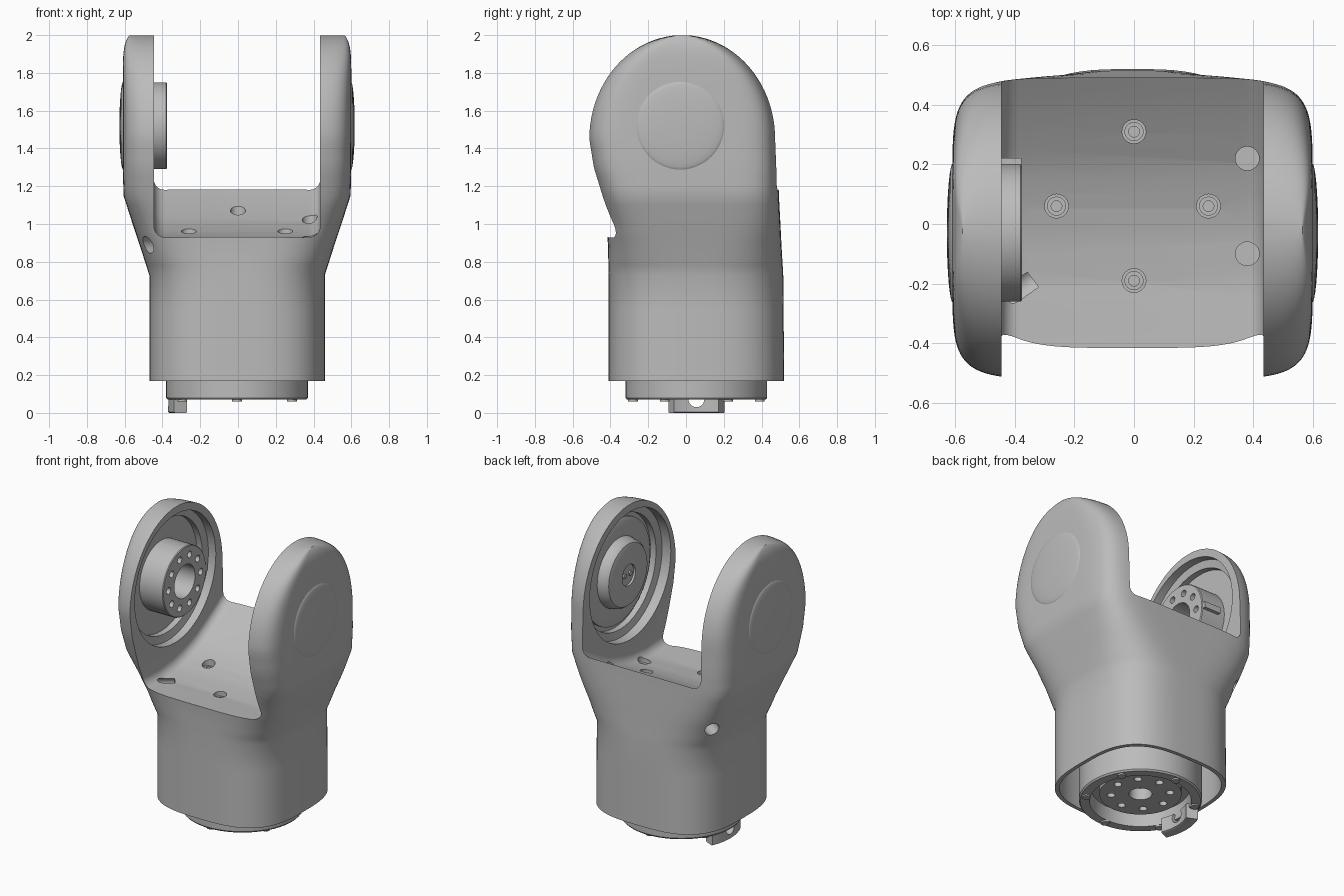
import bpy, bmesh
from math import sin, cos, pi, radians, copysign
from mathutils import Vector

cube = bpy.data.objects.get("Cube")
if cube:
    bpy.data.objects.remove(cube, do_unlink=True)

grey = bpy.data.materials.new("light_grey")
grey.use_nodes = True
grey.diffuse_color = (0.5, 0.5, 0.5, 1)
grey.node_tree.nodes["Principled BSDF"].inputs["Base Color"].default_value = (0.5, 0.5, 0.5, 1)

MID_X, MID_Y = -0.005, 0.055          # centre of the base
PIVOT_Y, PIVOT_Z = -0.03, 1.52        # joint axis


def loft(name, rings):
    """Skin a solid through rings with equal point counts."""
    bm = bmesh.new()
    loops = [[bm.verts.new(p) for p in ring] for ring in rings]
    n = len(loops[0])
    for a, b in zip(loops, loops[1:]):
        for i in range(n):
            j = (i + 1) % n
            bm.faces.new((a[i], a[j], b[j], b[i]))
    bm.faces.new(loops[0][::-1])
    bm.faces.new(loops[-1])
    bmesh.ops.recalc_face_normals(bm, faces=bm.faces)
    mesh = bpy.data.meshes.new(name)
    bm.to_mesh(mesh)
    bm.free()
    mesh.materials.append(grey)
    ob = bpy.data.objects.new(name, mesh)
    bpy.context.collection.objects.link(ob)
    return ob


def lathe(name, origin, axis, profile, sides=64):
    """Revolve (radius, height) points around an axis."""
    turn = Vector(axis).to_track_quat('Z', 'Y')
    angles = [2 * pi * i / sides for i in range(sides)]
    return loft(name, [[Vector(origin) + turn @ Vector((r * cos(a), r * sin(a), h))
                        for a in angles] for r, h in profile])


def drill(name, origin, axis, radius, start, end):
    return lathe(name, origin, axis, [(radius, start), (radius, end)], 24)


def cut(target, cutter):
    mod = target.modifiers.new("cut", 'BOOLEAN')
    mod.operation, mod.solver, mod.object = 'DIFFERENCE', 'EXACT', cutter
    bpy.context.view_layer.objects.active = target
    bpy.ops.object.modifier_apply(modifier=mod.name)
    bpy.data.objects.remove(cutter, do_unlink=True)


def interpolate(table, x):
    for a, b in zip(table, table[1:]):
        if x <= b[0]:
            t = (x - a[0]) / (b[0] - a[0])
            return [u + (v - u) * t for u, v in zip(a, b)][1:]
    return table[-1][1:]


def section(z, half_x, y0, y1, power, inset=0):
    """Rounded rectangle as a superellipse."""
    def bend(v):
        return copysign(abs(v) ** (2 / power), v)
    points = []
    for i in range(96):
        a = 2 * pi * (i + 0.5) / 96
        points.append((MID_X + (half_x - inset) * bend(cos(a)),
                       (y0 + y1) / 2 + ((y1 - y0) / 2 - inset) * bend(sin(a)), z))
    return points


# Body: square base flaring into the two rounded arms
# height, half width, front, back, squareness
shape = [(0.17, 0.465, -0.41, 0.52, 3), (0.73, 0.465, -0.41, 0.515, 3),
         (0.88, 0.513, -0.413, 0.506, 3.8), (1.0, 0.553, -0.42, 0.5, 4.8),
         (1.15, 0.601, -0.455, 0.492, 6), (1.3, 0.605, -0.497, 0.487, 6.7),
         (1.45, 0.605, -0.52, 0.48, 7)]
rings = []
for low, high in zip(shape, shape[1:]):
    for k in range(3):
        z = low[0] + (high[0] - low[0]) * k / 3
        rings.append(section(z, *interpolate(shape, z)))
for k in range(23):
    t = radians(4 * k - (1 if k == 22 else 0))
    half_y = 0.5 * cos(t)
    rings.append(section(1.45 + 0.55 * sin(t), 0.605 - 0.035 * sin(t) ** 12,
                         -0.02 - half_y, -0.02 + half_y, 7))
body = loft("fork_body", rings)

# Channel between the arms, with a dished floor and filleted corners
floor = [(-0.8, 0.94), (-0.41, 0.93), (-0.2, 0.92), (-0.05, 0.935), (0.06, 0.96),
         (0.19, 1.005), (0.31, 1.07), (0.41, 1.13), (0.5, 1.19), (0.8, 1.4)]
LEFT, RIGHT, FILLET = 0.435, -0.445, 0.06
channel = []
for k in range(33):
    y = -0.8 + 1.6 * k / 32
    z = interpolate(floor, y)[0]
    ring = [(RIGHT, y, 2.5)]
    for side, cx in ((pi, RIGHT + FILLET), (1.5 * pi, LEFT - FILLET)):
        for i in range(7):
            a = side + pi / 2 * i / 6
            ring.append((cx + FILLET * cos(a), y, z + FILLET + FILLET * sin(a)))
    channel.append(ring + [(LEFT, y, 2.5)])
cut(body, loft("channel_cutter", channel))

# Hollow base, open underneath
cut(body, loft("base_cutter", [section(z, *shape[0][1:], inset=0.025) for z in (0.1, 0.7)]))

# Stepped round pockets on the inner faces of the arms
for side in (-1, 1):
    cut(body, lathe("pocket_cutter", (0, PIVOT_Y, PIVOT_Z), (side, 0, 0),
                    [(0.38, 0.55), (0.38, 0.51), (0.43, 0.5), (0.43, 0.41)]))

# Screw holes in the floor and the two angled holes in the right flank
bolts = [(0, 0.31), (0, -0.19), (-0.26, 0.06), (0.25, 0.06), (0.38, 0.22), (0.38, -0.1)]
for x, y in bolts:
    z = interpolate(floor, y)[0] + (0.03 if x > 0.3 else 0)
    cut(body, drill("hole_cutter", (x, y, z), (0, 0, 1), 0.04, -0.06, 0.1))
for side in (-1, 1):
    spot = (-0.46, MID_Y + side * 0.33, 0.89)
    cut(body, drill("hole_cutter", spot, (-0.8, side * 0.6, 0), 0.045, -0.15, 0.2))

# Socket screws sunk in the floor holes
for x, y in bolts:
    z = interpolate(floor, y)[0] - 0.065
    lathe("floor_screw", (x, y, z), (0, 0, 1),
          [(0.041, 0), (0.041, 0.02), (0.032, 0.02), (0.032, 0.04),
           (0.018, 0.04), (0.018, 0.02)], 24)

# Domed caps on the outer faces
for side, name in ((-1, "right_cap"), (1, "left_cap")):
    dome = [(0.235 * cos(a), 0.602 + 0.021 * sin(a))
            for a in (radians(d) for d in range(0, 90, 11))]
    lathe(name, (MID_X, PIVOT_Y, PIVOT_Z), (side, 0, 0), [(0.235, 0.58)] + dome)

# Output flange on the right arm, with bore, bolt circle and key
flange = lathe("joint_flange", (0, PIVOT_Y, PIVOT_Z), (1, 0, 0),
               [(0.23, -0.57), (0.23, -0.38), (0.225, -0.375),
                (0.11, -0.375), (0.11, -0.53)])
for i in range(10):
    a = 2 * pi * i / 10
    cut(flange, drill("hole_cutter", (0, PIVOT_Y + 0.17 * cos(a), PIVOT_Z + 0.17 * sin(a)),
                      (1, 0, 0), 0.022, -0.42, -0.3))
loft("flange_key", [[(x, y, z) for y, z in ((0.19, 1.5), (0.222, 1.5), (0.222, 1.54), (0.19, 1.54))]
                    for x in (-0.5, -0.378)])

# Bearing disc with a raised hub inside the left arm
lathe("bearing_hub", (0, PIVOT_Y, PIVOT_Z), (1, 0, 0),
      [(0.35, 0.57), (0.35, 0.53), (0.33, 0.52), (0.23, 0.52), (0.22, 0.47),
       (0.205, 0.452), (0.18, 0.445), (0.07, 0.445), (0.07, 0.46)])
for side in (-1, 1):
    drill("hub_pin", (0, PIVOT_Y + side * 0.03, PIVOT_Z), (1, 0, 0), 0.016, 0.45, 0.47)

# Mounting flange under the base
mount = lathe("base_flange", (MID_X, MID_Y, 0), (0, 0, 1),
              [(0.36, 0.75), (0.36, 0.31), (0.375, 0.3), (0.375, 0.08), (0.367, 0.07),
               (0.31, 0.07), (0.3, 0.16), (0.25, 0.16), (0.25, 0.12),
               (0.07, 0.12), (0.07, 0.2)])
for i in range(8):
    a = 2 * pi * i / 8
    cut(mount, drill("hole_cutter", (MID_X + 0.18 * cos(a), MID_Y + 0.18 * sin(a), 0),
                     (0, 0, 1), 0.024, 0, 0.15))
for i in range(6):
    a = 2 * pi * (i + 0.5) / 6
    drill("flange_screw", (MID_X + 0.335 * cos(a), MID_Y + 0.335 * sin(a), 0),
          (0, 0, 1), 0.026, 0.06, 0.1)

# Curved locating tab with a round notch
arc = []
for k in range(13):
    a = pi + radians(-24 + 4 * k)
    arc.append([(MID_X + r * cos(a), MID_Y + r * sin(a), z)
                for r, z in ((0.29, 0.1), (0.29, 0.004), (0.297, 0),
                             (0.358, 0), (0.365, 0.004), (0.365, 0.1))])
tab = loft("locating_tab", arc)
cut(tab, drill("notch_cutter", (0, MID_Y, 0.072), (1, 0, 0), 0.042, -0.6, -0.1))

# Smooth shading with sharp edges kept
for ob in bpy.context.scene.objects:
    ob.select_set(ob.type == 'MESH')
bpy.context.view_layer.objects.active = body
bpy.ops.object.shade_smooth_by_angle(angle=radians(32))
